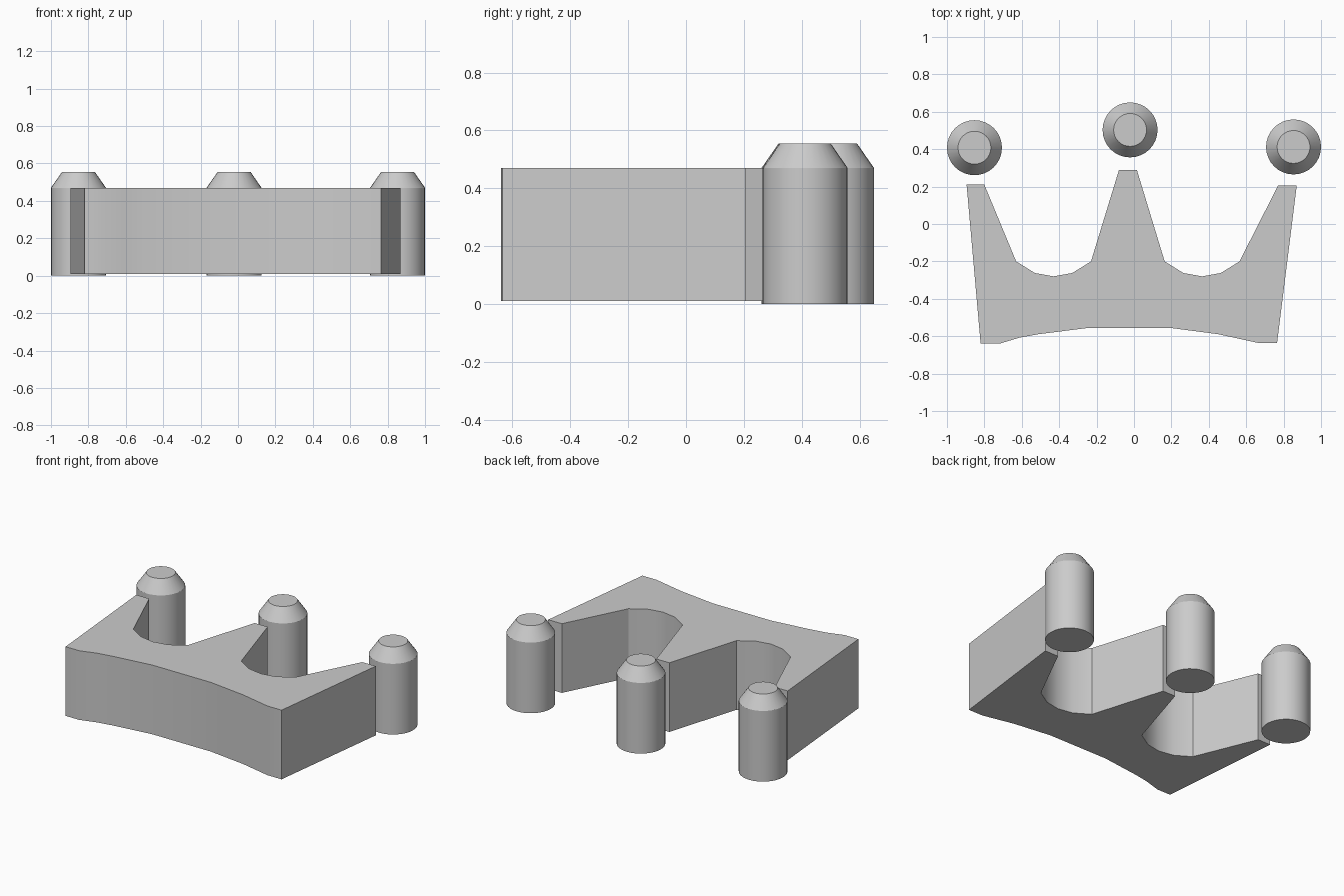
import bpy
import bmesh
import math

default = bpy.data.objects.get("Cube")
if default:
    bpy.data.objects.remove(default, do_unlink=True)

# One plain grey for everything
grey = bpy.data.materials.new("plain grey")
grey.use_nodes = True
GREY = (0.6, 0.6, 0.6, 1.0)
grey.diffuse_color = GREY
grey.node_tree.nodes["Principled BSDF"].inputs["Base Color"].default_value = GREY

BODY_BASE, SHOULDER, TIP = 0.01, 0.47, 0.555


def finish(name, bm):
    bmesh.ops.recalc_face_normals(bm, faces=bm.faces)
    mesh = bpy.data.meshes.new(name)
    bm.to_mesh(mesh)
    bm.free()
    mesh.materials.append(grey)
    obj = bpy.data.objects.new(name, mesh)
    bpy.context.collection.objects.link(obj)
    bpy.ops.object.select_all(action="DESELECT")
    obj.select_set(True)
    bpy.context.view_layer.objects.active = obj
    bpy.ops.object.shade_smooth_by_angle(angle=math.radians(30))
    return obj


def notch(cx):
    """Rounded valley between two points, from right to left."""
    half = [(0.2, -0.2), (0.1, -0.262)]
    return ([(cx + x, y) for x, y in half] + [(cx, -0.28)]
            + [(cx - x, y) for x, y in reversed(half)])


# Crown body: three-pointed outline with a shallow curved foot, extruded upward
foot = [(-0.82, -0.64), (-0.72, -0.64), (-0.61, -0.607), (-0.51, -0.589),
        (-0.24, -0.555), (0.19, -0.555), (0.45, -0.589), (0.66, -0.635), (0.765, -0.635)]
outline = (foot + [(0.87, 0.205), (0.77, 0.205)] + notch(0.364)
           + [(0.015, 0.29), (-0.08, 0.29)] + notch(-0.43)
           + [(-0.8, 0.21), (-0.895, 0.21)])
bm = bmesh.new()
base = bm.faces.new([bm.verts.new((x, y, BODY_BASE)) for x, y in outline])
top = bmesh.ops.extrude_face_region(bm, geom=[base], use_keep_orig=True)["geom"]
bmesh.ops.translate(bm, vec=(0, 0, SHOULDER - BODY_BASE),
                    verts=[v for v in top if isinstance(v, bmesh.types.BMVert)])
finish("crown_body", bm)


# Posts: round pegs with a tapered top, one behind each point
def post(name, x, y, radius=0.147, tip_radius=0.088, sides=32):
    bm = bmesh.new()
    rings = []
    for r, z in ((radius, 0), (radius, SHOULDER), (tip_radius, TIP)):
        angles = [math.tau * i / sides for i in range(sides)]
        rings.append([bm.verts.new((x + r * math.cos(a), y + r * math.sin(a), z))
                      for a in angles])
    for low, high in zip(rings, rings[1:]):
        for i in range(sides):
            j = (i + 1) % sides
            bm.faces.new((low[i], low[j], high[j], high[i]))
    bm.faces.new(rings[0])
    bm.faces.new(rings[-1])
    finish(name, bm)


post("right_post", -0.853, 0.408)
post("middle_post", -0.021, 0.503)
post("left_post", 0.853, 0.412)
